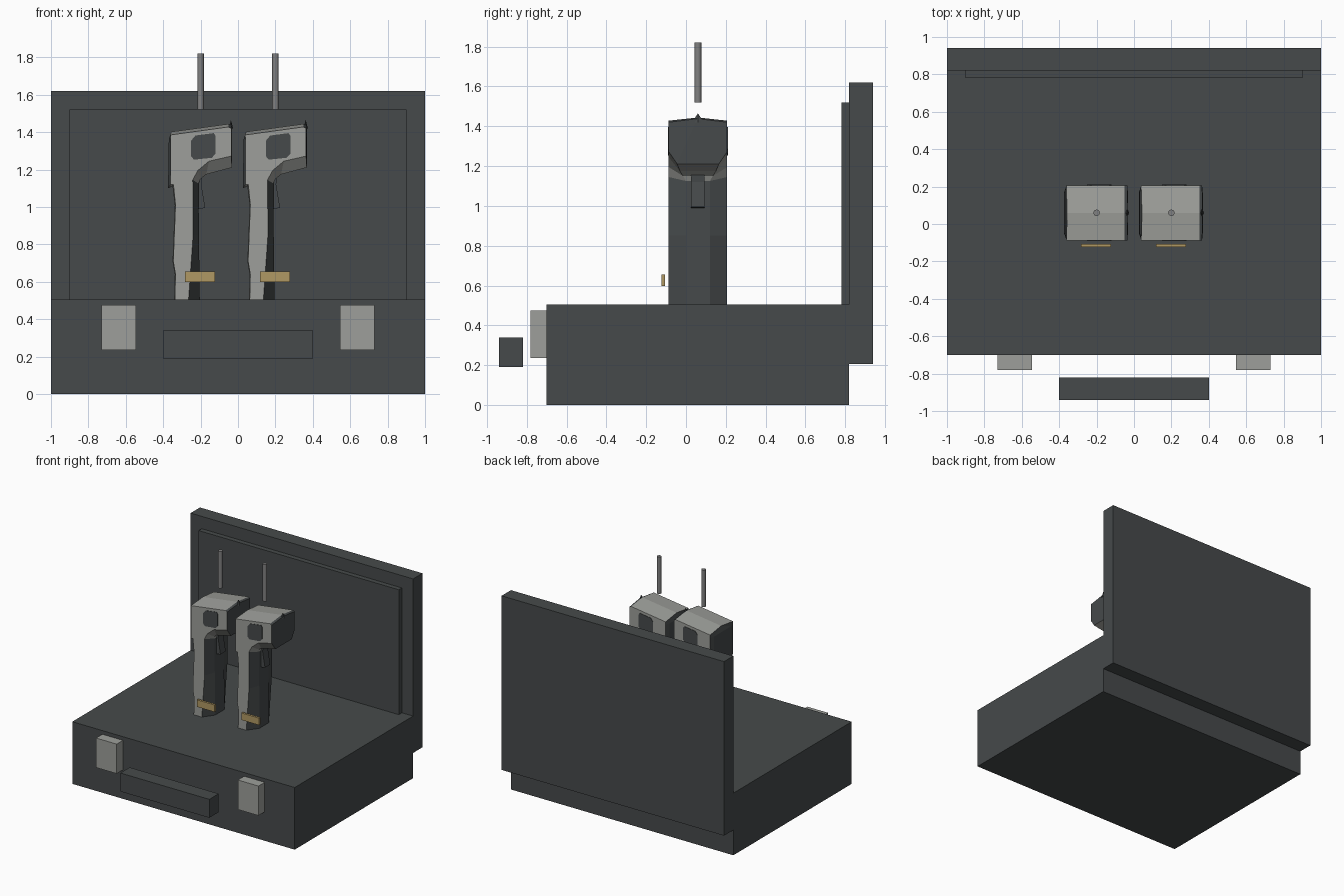
import bpy, bmesh, math
from mathutils import Vector

if "Cube" in bpy.data.objects:
    bpy.data.objects.remove(bpy.data.objects["Cube"])


def material(name, rgb):
    m = bpy.data.materials.new(name)
    m.diffuse_color = (*rgb, 1)
    m.use_nodes = True
    m.node_tree.nodes["Principled BSDF"].inputs["Base Color"].default_value = m.diffuse_color
    return m


DARK = material("charcoal", (0.061, 0.068, 0.070))
GREY = material("light grey", (0.34, 0.347, 0.325))
STEEL = material("steel grey", (0.22, 0.22, 0.22))
GOLD = material("brass", (0.434, 0.314, 0.125))


def finish(name, bm, *mats):
    bmesh.ops.recalc_face_normals(bm, faces=bm.faces)
    me = bpy.data.meshes.new(name)
    bm.to_mesh(me)
    bm.free()
    for m in mats:
        me.materials.append(m)
    ob = bpy.data.objects.new(name, me)
    bpy.context.collection.objects.link(ob)
    return ob


def box(name, mat, x, y, z):
    bm = bmesh.new()
    bmesh.ops.create_cube(bm, size=1)
    for v in bm.verts:
        v.co = Vector([r[0] + (r[1] - r[0]) * (c + 0.5) for r, c in zip((x, y, z), v.co)])
    return finish(name, bm, mat)


def prism(name, mat, pts, y0, y1, ox):
    """Extrude an x-z outline along y."""
    bm = bmesh.new()
    a, b = [[bm.verts.new((ox + x, y, z)) for x, z in pts] for y in (y0, y1)]
    bm.faces.new(a)
    bm.faces.new(b[::-1])
    for i in range(len(pts)):
        j = (i + 1) % len(pts)
        bm.faces.new((a[i], a[j], b[j], b[i]))
    return finish(name, bm, mat)


# Case
box("case_base", DARK, (-1, 1), (-0.70, 0.82), (0, 0.505))
box("case_lid", DARK, (-1, 1), (0.82, 0.94), (0.205, 1.62))
box("lid_lining", DARK, (-0.9, 0.9), (0.78, 0.82), (0.32, 1.52))
box("carry_handle", DARK, (-0.4, 0.4), (-0.94, -0.82), (0.19, 0.34))
for s, side in ((-1, "left"), (1, "right")):
    box("latch_" + side, GREY, sorted((s * 0.545, s * 0.73)), (-0.78, -0.70), (0.235, 0.475))

# Device outline: x, z on the flat side; x, z, half width on the middle strip;
# last value is the colour of the segment that starts here (1 = dark)
BODY = [
    (-0.162, 1.385, -0.157, 1.402, 0.00, 0),
    (0.150, 1.428, 0.150, 1.444, 0.00, 1),
    (0.164, 1.420, 0.168, 1.438, 0.00, 1),
    (0.164, 1.272, 0.168, 1.211, 0.105, 0),
    (0.045, 1.245, 0.030, 1.174, 0.09, 0),
    (-0.015, 1.195, 0.000, 1.150, 0.075, 0),
    (-0.042, 1.145, -0.011, 1.125, 0.06, 1),
    (-0.040, 0.850, -0.009, 0.850, 0.06, 1),
    (-0.066, 0.480, -0.004, 0.480, 0.06, 0),
    (-0.138, 0.480, -0.142, 0.480, 0.10, 0),
    (-0.134, 0.640, -0.138, 0.640, 0.10, 0),
    (-0.146, 0.710, -0.150, 0.710, 0.10, 0),
    (-0.134, 1.010, -0.138, 1.010, 0.10, 0),
    (-0.145, 1.120, -0.150, 1.110, 0.10, 0),
    (-0.160, 1.120, -0.174, 1.100, 0.11, 1),
    (-0.160, 1.360, -0.170, 1.360, 0.11, 1),
]
MID, HALF = 0.06, 0.147


def device_body(name, ox):
    bm = bmesh.new()
    rows = []
    for s, full in ((-1, 0), (-1, 1), (1, 1), (1, 0)):
        rows.append([bm.verts.new((ox + p[2 if full else 0],
                                   MID + s * (max(p[4], 1e-3) if full else HALF),
                                   p[3 if full else 1])) for p in BODY])
    for a, b in zip(rows, rows[1:]):
        for i, p in enumerate(BODY):
            j = (i + 1) % len(BODY)
            f = bm.faces.new((a[i], a[j], b[j], b[i]))
            f.material_index = p[5]
    bm.faces.new(rows[0])
    bm.faces.new(rows[-1][::-1])
    bmesh.ops.remove_doubles(bm, verts=bm.verts, dist=0.003)
    return finish(name, bm, GREY, DARK)


WINDOW = [(-0.05, 1.355), (-0.028, 1.382), (0.070, 1.395), (0.080, 1.38),
          (0.080, 1.285), (0.060, 1.263), (-0.035, 1.253), (-0.05, 1.27)]
TRIGGER = [(-0.02, 1.15), (0.008, 1.17), (0.004, 1.12), (0.025, 0.995), (-0.010, 0.99)]

# Two handheld devices
for ox, side in ((-0.2, "left"), (0.2, "right")):
    device_body("device_body_" + side, ox)
    for s, face in ((-1, "front"), (1, "back")):
        y = MID + s * HALF
        prism(f"side_window_{face}_{side}", DARK, WINDOW, y - 0.003, y + 0.003, ox)
    prism("trigger_" + side, DARK, TRIGGER, 0.025, 0.092, ox)

    # Pointed sight on top of the nose
    bm = bmesh.new()
    bmesh.ops.create_cone(bm, cap_ends=True, segments=4, radius1=0.03, radius2=0, depth=0.045)
    for v in bm.verts:
        v.co = Vector((ox + 0.162 + v.co.x * 0.4, MID + v.co.y, 1.4425 + v.co.z))
    finish("nose_sight_" + side, bm, DARK)

    # Brass plate beside the grip and rod above the head
    box("brass_plate_" + side, GOLD, (ox - 0.083, ox + 0.077), (-0.124, -0.106), (0.598, 0.655))
    bpy.ops.mesh.primitive_cylinder_add(vertices=16, radius=0.017, depth=0.3,
                                        location=(ox, MID, 1.67))
    rod = bpy.context.object
    rod.name = "rod_" + side
    rod.data.materials.append(STEEL)
    bpy.ops.object.shade_smooth_by_angle(angle=math.radians(40))
